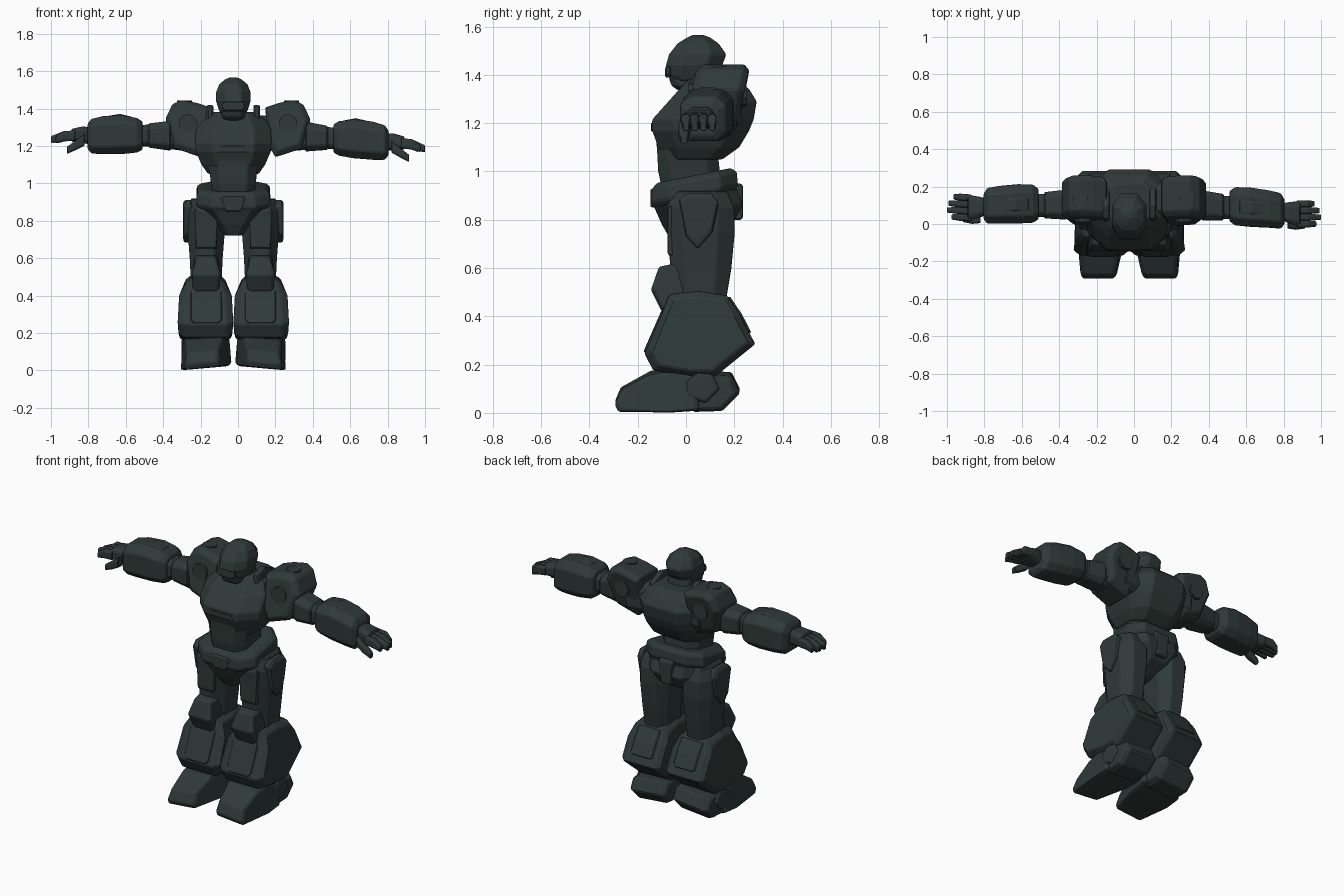
import bpy, bmesh
from math import pi
from mathutils import Vector

cube = bpy.data.objects.get("Cube")
if cube:
    bpy.data.objects.remove(cube)

armour = bpy.data.materials.new("dark green grey")
armour.use_nodes = True
COLOUR = (0.028, 0.042, 0.039, 1)
armour.diffuse_color = COLOUR
armour.node_tree.nodes["Principled BSDF"].inputs["Base Color"].default_value = COLOUR

MID = -0.025  # body centre line


def place(axis, t, u, v):
    return {"x": (t, u, v), "y": (u, t, v), "z": (u, v, t)}[axis]


def skin(name, rings, warp=None, bevel=0.006):
    """Closed flat-shaded solid through a list of matching rings."""
    bm = bmesh.new()
    loops = [[bm.verts.new(warp(Vector(p)) if warp else p) for p in r] for r in rings]
    n = len(loops[0])
    for a, b in zip(loops, loops[1:]):
        for i in range(n):
            j = (i + 1) % n
            bm.faces.new((a[i], a[j], b[j], b[i]))
    bm.faces.new(loops[0])
    bm.faces.new(loops[-1])
    bmesh.ops.recalc_face_normals(bm, faces=bm.faces)
    mesh = bpy.data.meshes.new(name)
    bm.to_mesh(mesh)
    bm.free()
    mesh.materials.append(armour)
    ob = bpy.data.objects.new(name, mesh)
    bpy.context.collection.objects.link(ob)
    if bevel:
        mod = ob.modifiers.new("edge", "BEVEL")
        mod.width, mod.segments, mod.limit_method = bevel, 1, "ANGLE"


def loft(name, axis, sections, cut=0.4, **kw):
    """Chamfered boxes (t, u0, u1, v0, v1) joined along an axis."""
    rings = []
    for t, u0, u1, v0, v1 in sections:
        a, b = cut * (u1 - u0) / 2, cut * (v1 - v0) / 2
        ring = [(u0 + a, v0), (u1 - a, v0), (u1, v0 + b), (u1, v1 - b),
                (u1 - a, v1), (u0 + a, v1), (u0, v1 - b), (u0, v0 + b)]
        rings.append([place(axis, t, u, v) for u, v in ring])
    skin(name, rings, **kw)


def plate(name, axis, centre, profile, shrink=0.8, edge=0.75, **kw):
    """Profile of (u, v, half width) extruded both ways with tapered ends."""
    cu = sum(p[0] for p in profile) / len(profile)
    cv = sum(p[1] for p in profile) / len(profile)
    rings = []
    for side, k in ((-1, shrink), (-edge, 1), (edge, 1), (1, shrink)):
        rings.append([place(axis, centre + side * w, cu + (u - cu) * k, cv + (v - cv) * k)
                      for u, v, w in profile])
    skin(name, rings, **kw)


def wide(points, w):
    return [(u, v, w) for u, v in points]


def body(z, half, y0, y1):
    return (z, MID - half, MID + half, y0, y1)


def tilt(p):
    return p + Vector((0, 0, 0.2 * (p.y - 0.04)))


# Torso, waist and pelvis
loft("chest", "z", [body(1.05, .135, -.085, .15), body(1.10, .17, -.115, .22),
                    body(1.17, .20, -.14, .262), body(1.215, .205, -.14, .28),
                    body(1.29, .20, -.073, .293), body(1.34, .17, -.028, .262),
                    body(1.38, .125, .01, .215)], cut=.45)
loft("abdomen", "z", [body(.93, .115, -.1, .15), body(1.0, .12, -.115, .14),
                      body(1.09, .13, -.12, .13), body(1.15, .12, -.125, .1)])
plate("chest_panel", "y", -.135, wide([(MID - .09, 1.165), (MID + .09, 1.165),
                                       (MID + .075, 1.2), (MID - .075, 1.2)], .01), bevel=0)
loft("belt", "z", [body(.885, .185, -.13, .2), body(.91, .198, -.145, .215),
                   body(.965, .195, -.14, .21), body(.985, .17, -.12, .185)], warp=tilt)
loft("pelvis", "z", [body(.72, .045, -.065, .08), body(.78, .095, -.1, .19),
                     body(.86, .17, -.135, .235), body(.93, .18, -.12, .21)])
plate("belt_buckle", "y", -.13, wide([(MID - .07, .93), (MID + .07, .93),
                                      (MID + .045, .85), (MID - .045, .85)], .018))
plate("seat_plate", "y", .212, wide([(MID - .05, .95), (MID + .05, .95),
                                     (MID + .035, .8), (MID - .035, .8)], .025))

# Head with helmet, face guard and neck
loft("neck", "z", [body(1.33, .08, .0, .15), body(1.42, .07, .0, .13)])
loft("helmet", "z", [body(1.375, .07, -.06, .09), body(1.40, .08, -.076, .12),
                     body(1.44, .092, -.083, .15), body(1.485, .093, -.07, .167),
                     body(1.53, .075, -.035, .135), body(1.555, .045, .005, .1),
                     body(1.566, .02, .03, .07)], cut=.55)
loft("face_guard", "z", [body(1.335, .04, -.03, .06), body(1.355, .062, -.06, .07),
                         body(1.39, .062, -.072, .07)])
plate("visor_brow", "y", -.074, wide([(MID - .06, 1.405), (MID - .045, 1.39), (MID + .045, 1.39),
                                      (MID + .06, 1.405), (MID + .055, 1.435),
                                      (MID - .055, 1.435)], .012), bevel=.003)


def disc(name, axis, at, radius, depth):
    rot = {"y": (pi / 2, 0, 0), "z": (0, 0, 0)}[axis]
    bpy.ops.mesh.primitive_cylinder_add(vertices=10, radius=radius, depth=depth,
                                        location=at, rotation=rot)
    ob = bpy.context.object
    ob.name = ob.data.name = name
    ob.data.materials.append(armour)


def leg(side, s):
    x = MID + s * .145

    def splay(p):
        # toes turn slightly outward and the sole rolls to its outer edge
        return p + Vector((s * .07 * max(0, -p.y), 0, -.09 * s * (p.x - x)))

    loft(side + "_thigh", "z", [(.43, x - .08, x + .08, -.05, .16),
                                (.6, x - .088, x + .088, -.065, .188),
                                (.75, x - .1, x + .1, -.075, .202),
                                (.85, x - .1, x + .1, -.08, .2),
                                (.92, x - .08, x + .08, -.05, .17)], cut=.5)
    plate(side + "_hip_plate", "x", MID + s * .242,
          wide([(-.03, .88), (.0, .91), (.11, .91), (.135, .87), (.11, .75),
                (.05, .68), (.0, .73)], .027))
    plate(side + "_thigh_guard", "y", -.062,
          wide([(x - .065, .86), (x + .065, .86), (x + .055, .65), (x - .055, .65)], .015))
    plate(side + "_knee", "x", x,
          [(-.04, .62, .06), (-.112, .605, .055), (-.145, .51, .08), (-.1, .42, .07),
           (.03, .42, .08), (.03, .6, .07)], shrink=.88)
    plate(side + "_shin", "x", x + s * .004,
          [(-.07, .49, .105), (-.10, .41, .135), (-.172, .245, .15), (-.135, .175, .144),
           (.015, .15, .14), (.12, .15, .14), (.287, .285, .135), (.222, .41, .135),
           (.172, .485, .115), (.05, .505, .11)], shrink=.86, edge=.76)
    plate(side + "_shin_ridge", "x", x,
          wide([(-.09, .45), (-.108, .41), (-.178, .25), (-.1, .25)], .085))
    plate(side + "_calf_plate", "x", x,
          wide([(.2, .34), (.272, .33), (.231, .41), (.18, .485), (.15, .46)], .075), shrink=.95)
    plate(side + "_foot", "x", x,
          [(-.28, .012, .098), (-.295, .04, .094), (-.27, .1, .085), (-.15, .165, .1),
           (-.04, .19, .115), (.06, .16, .125), (.06, .02, .135), (-.06, .012, .135)],
          shrink=.9, edge=.85, warp=splay)
    plate(side + "_heel", "x", x,
          wide([(.03, .012), (.0, .09), (.05, .17), (.19, .16), (.224, .09), (.15, .016)], .12),
          warp=splay)
    plate(side + "_ankle_guard", "x", x + s * .108,
          wide([(.0, .07), (.0, .13), (.05, .17), (.11, .16), (.14, .1), (.08, .04)], .025))


def arm(side, s):
    # the right arm is held slightly higher and further back
    def swing(p):
        k = max(0, p.x - .3) * 2 * (s < 0)
        return Vector((s * p.x, p.y + .028 * k, p.z + .035 * k))

    def lean(p):
        # shoulder pads lean backward toward the top
        return swing(p + Vector((0, .22 * (p.z - 1.32), 0)))

    def limb(part, sections, **kw):
        loft(side + "_" + part, "x", [(x, cy - hy, cy + hy, cz - hz, cz + hz)
                                      for x, cy, cz, hy, hz in sections], warp=swing, **kw)

    plate(side + "_shoulder_pad", "y", .13,
          wide([(.145, 1.405), (.22, 1.43), (.3, 1.445), (.35, 1.42), (.388, 1.34),
                (.34, 1.185), (.2, 1.14), (.165, 1.2)], .11), warp=lean, shrink=.8)
    limb("shoulder_joint", [(.1, .13, 1.27, .09, .09), (.25, .13, 1.27, .1, .1)])
    for part, y in (("front", .022), ("back", .238)):
        disc(side + "_" + part + "_shoulder_disc", "y", (s * .268, y, 1.32), .05, .025)
    disc(side + "_top_shoulder_disc", "z", (s * .285, .135, 1.43), .042, .026)
    plate(side + "_collar_guard", "x", MID + s * .125,
          wide([(.01, 1.33), (.03, 1.4), (.1, 1.42), (.19, 1.38), (.2, 1.33)], .018))
    limb("upper_arm", [(.3, .105, 1.255, .075, .08), (.4, .095, 1.25, .07, .07),
                       (.46, .09, 1.245, .062, .058), (.56, .085, 1.235, .062, .058)])
    limb("arm_band", [(.36, .1, 1.25, .08, .08), (.48, .09, 1.243, .07, .064)])
    limb("forearm", [(.51, .095, 1.24, .08, .075), (.54, .095, 1.24, .102, .092),
                     (.62, .09, 1.238, .105, .104), (.72, .08, 1.228, .1, .102),
                     (.785, .07, 1.218, .095, .092), (.805, .065, 1.215, .065, .065)])
    limb("forearm_ridge", [(.56, .09, 1.27, .06, .065), (.63, .09, 1.275, .055, .073),
                           (.77, .07, 1.26, .045, .055)])
    limb("wrist", [(.79, .065, 1.22, .045, .045), (.83, .06, 1.222, .057, .045),
                   (.89, .055, 1.215, .068, .035)])
    for i in range(4):
        y, tip = .0 + i * .036, (.975, 1.0, .992, .965)[i]
        limb("finger_%d" % (i + 1), [(.87, y, 1.215, .018, .027), (.93, y, 1.208, .019, .028),
                                     (tip, y, 1.185, .014, .018)], bevel=.003)
    limb("thumb", [(.82, .0, 1.195, .024, .03), (.865, -.008, 1.165, .023, .026),
                   (.915, -.008, 1.133, .016, .019)], bevel=.003)


for side, s in (("left", 1), ("right", -1)):
    leg(side, s)
    arm(side, s)
